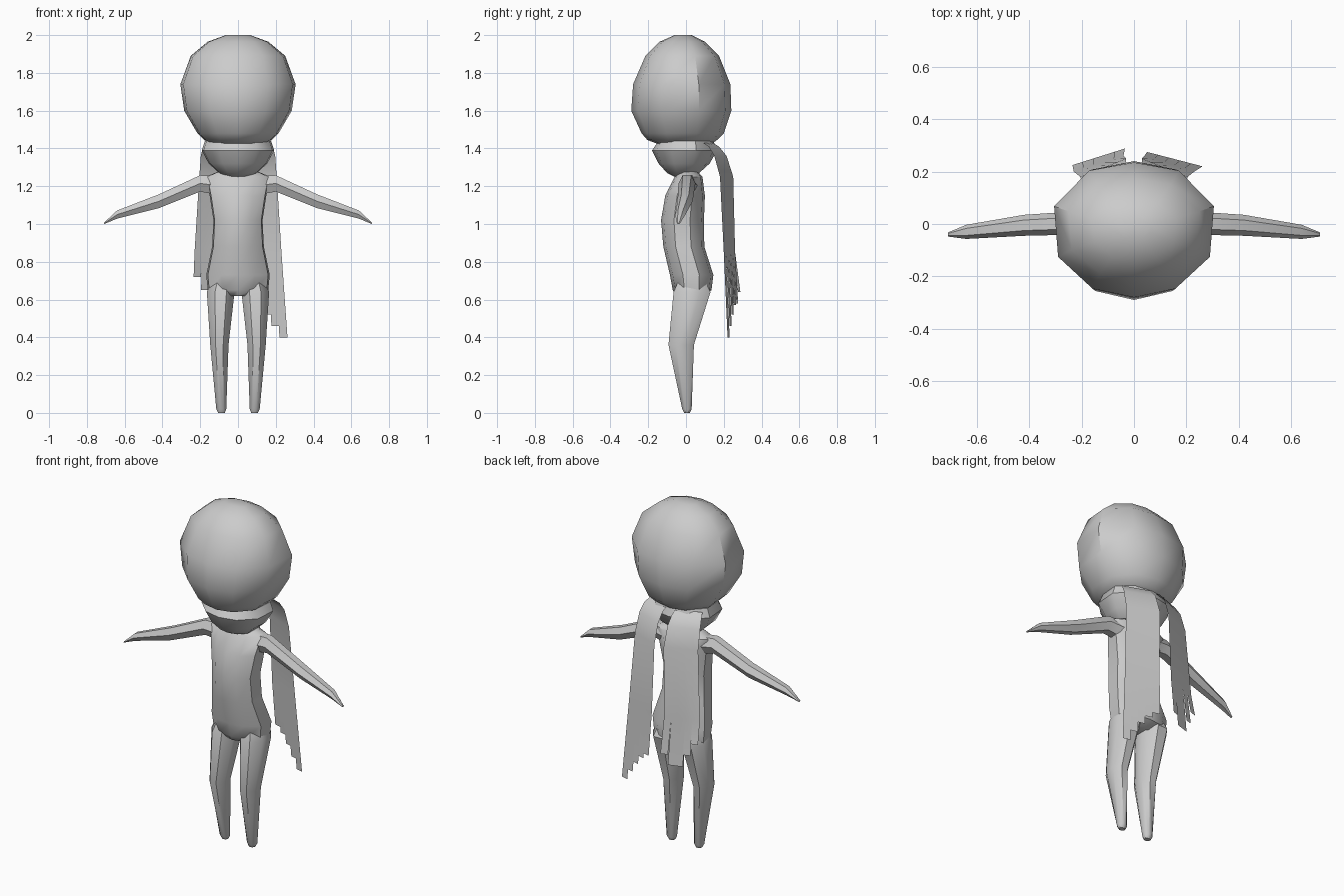
import bpy, bmesh, math

if "Cube" in bpy.data.objects:
    bpy.data.objects.remove(bpy.data.objects["Cube"])

# Half outline of a 10-sided cross-section, from front (-y) round to back
HALF = [(0, -1), (.52, -.87), (.95, -.4), (1, .35), (.56, .88), (0, 1)]
OUTLINE = HALF + [(-x, y) for x, y in HALF[-2:0:-1]]


def finish(name, bm, angle):
    bmesh.ops.recalc_face_normals(bm, faces=bm.faces)
    me = bpy.data.meshes.new(name)
    bm.to_mesh(me)
    bm.free()
    ob = bpy.data.objects.new(name, me)
    bpy.context.collection.objects.link(ob)
    bpy.ops.object.select_all(action='DESELECT')
    ob.select_set(True)
    bpy.context.view_layer.objects.active = ob
    bpy.ops.object.shade_smooth_by_angle(angle=math.radians(angle))
    return ob


def loft(name, rings, angle=40):
    bm = bmesh.new()
    vs = [[bm.verts.new(p) for p in r] for r in rings]
    n = len(vs[0])
    for a, b in zip(vs, vs[1:]):
        for i in range(n):
            j = (i + 1) % n
            bm.faces.new((a[i], a[j], b[j], b[i]))
    bm.faces.new(vs[0])
    bm.faces.new(vs[-1])
    return finish(name, bm, angle)


def stack(name, secs, angle=40):
    """Horizontal sections: z, half width, front y, back y."""
    return loft(name, [[(u * rx, (f + b) / 2 + v * (b - f) / 2, z) for u, v in OUTLINE]
                       for z, rx, f, b in secs], angle)


# Big faceted head
stack("head", [(1.42, .13, -.14, .13), (1.445, .18, -.205, .165), (1.48, .215, -.235, .2),
               (1.6, .285, -.29, .24), (1.74, .305, -.28, .235), (1.89, .25, -.215, .175),
               (1.965, .16, -.14, .1), (2.0, .065, -.06, .03)], 45)

# Scarf wrapped round the neck
stack("scarf_collar", [(1.25, .06, -.06, .05), (1.27, .1, -.1, .07), (1.32, .155, -.145, .125),
                       (1.39, .192, -.18, .165), (1.44, .175, -.145, .145)], 45)

# Torso
stack("torso", [(.62, .06, -.05, .09), (.65, .16, -.07, .135), (.73, .168, -.085, .145),
                (.88, .137, -.12, .097), (1.02, .13, -.132, .095), (1.15, .15, -.11, .1),
                (1.25, .17, -.06, .087), (1.28, .1, -.04, .06)])

# Legs: z, inner x, outer x, front y, back y
LEG = [(0, .07, .105, -.01, .02), (.02, .062, .115, -.02, .03), (.36, .05, .147, -.093, .042),
       (.64, .018, .165, -.066, .13), (.7, .03, .14, -.04, .1)]
# Arms: x, y, z, half depth, half height
ARM = [(.08, .02, 1.2, .045, .06), (.2, .005, 1.215, .045, .05), (.42, -.005, 1.12, .04, .042),
       (.64, -.03, 1.05, .027, .025), (.71, -.04, 1.003, .008, .004)]
OCT = [(math.cos(math.pi * (k + .5) / 4) * 1.08, math.sin(math.pi * (k + .5) / 4) * 1.08) for k in range(8)]
HEX = [(math.cos(math.pi * k / 3), math.sin(math.pi * k / 3)) for k in range(6)]
for side, s in (("left", -1), ("right", 1)):
    loft(side + "_leg", [[(s * ((i + o) / 2 + u * (o - i) / 2), (f + b) / 2 + v * (b - f) / 2, z)
                          for u, v in OCT] for z, i, o, f, b in LEG])
    loft(side + "_arm", [[(s * x, y + u * ry, z + v * rz) for u, v in HEX]
                         for x, y, z, ry, rz in ARM])

# Scarf tail path: z, inner x, outer x, inner y, outer y
TAIL = [(1.43, .03, .17, .14, .09), (1.41, .03, .185, .175, .12), (1.36, .03, .197, .215, .15),
        (1.25, .03, .205, .25, .18), (.85, .04, .23, .26, .2)]


def tail(name, s, end, ends):
    """Thin strip of columns, each cut at its own height for a ragged hem."""
    bm = bmesh.new()
    n = len(ends)
    for c, zb in enumerate(ends):
        cols = []
        for t in (c / n, (c + 1) / n):
            pts = []
            for z, xi, xo, yi, yo in TAIL + [(zb, *end)]:
                pts.append(bm.verts.new((s * (xi + t * (xo - xi)), yi + t * (yo - yi), z)))
            cols.append(pts)
        for k in range(len(TAIL)):
            bm.faces.new((cols[0][k], cols[0][k + 1], cols[1][k + 1], cols[1][k]))
    bmesh.ops.remove_doubles(bm, verts=bm.verts, dist=.0005)
    finish(name, bm, 40)


tail("right_scarf_tail", 1, (.05, .262, .275, .22), [.6, .57, .52, .46, .4])
tail("left_scarf_tail", -1, (.035, .235, .288, .225), [.64, .58, .58, .65, .72])
